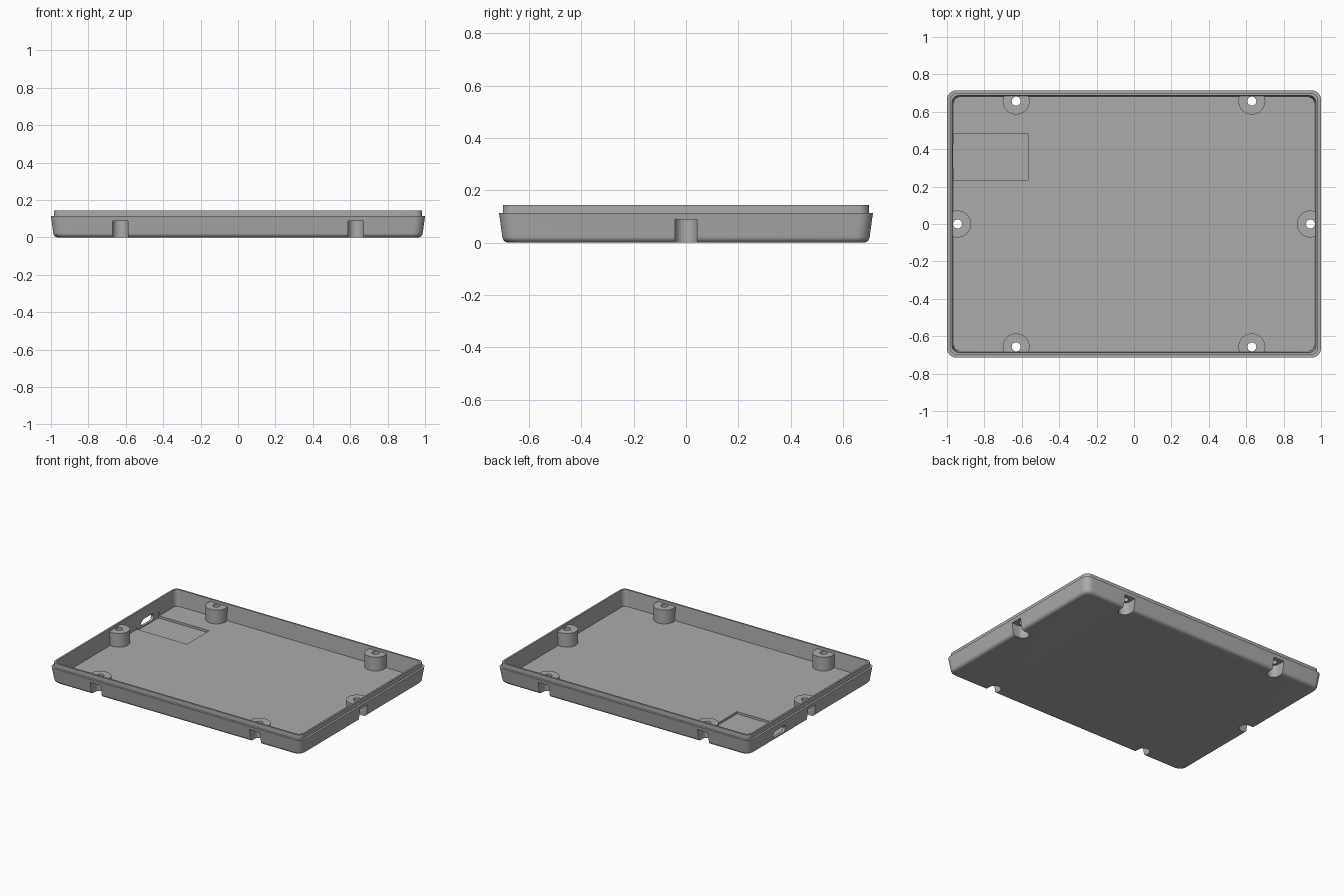
import bpy, bmesh, math

if "Cube" in bpy.data.objects:
    bpy.data.objects.remove(bpy.data.objects["Cube"])

HX, HY = 1.0, 0.714          # half sizes of the tray
FLOOR, STEP, TOP = 0.03, 0.113, 0.145

grey = bpy.data.materials.new("plastic grey")
grey.diffuse_color = (0.41, 0.41, 0.41, 1)
grey.use_nodes = True
grey.node_tree.nodes["Principled BSDF"].inputs["Base Color"].default_value = grey.diffuse_color


def rounded_loop(bm, hx, hy, r, z, n=8):
    """Ring of vertices along a rounded rectangle."""
    ring = []
    for k, (sx, sy) in enumerate([(1, 1), (-1, 1), (-1, -1), (1, -1)]):
        for i in range(n + 1):
            a = math.pi / 2 * (k + i / n)
            ring.append(bm.verts.new((sx * (hx - r) + r * math.cos(a),
                                      sy * (hy - r) + r * math.sin(a), z)))
    return ring


def finish(bm, name):
    bmesh.ops.recalc_face_normals(bm, faces=bm.faces)
    me = bpy.data.meshes.new(name)
    bm.to_mesh(me)
    bm.free()
    me.materials.append(grey)
    ob = bpy.data.objects.new(name, me)
    bpy.context.collection.objects.link(ob)
    return ob


def loft(name, sections):
    """Closed solid through rounded sections given as (inset, radius, z)."""
    bm = bmesh.new()
    rings = [rounded_loop(bm, HX - d, HY - d, r, z) for d, r, z in sections]
    for a, b in zip(rings, rings[1:]):
        for i in range(len(a)):
            j = (i + 1) % len(a)
            bm.faces.new((a[i], a[j], b[j], b[i]))
    bm.faces.new(rings[0])
    bm.faces.new(rings[-1])
    return finish(bm, name)


def cylinder(name, x, y, r, z0, z1, n=40):
    bm = bmesh.new()
    bmesh.ops.create_cone(bm, cap_ends=True, segments=n, radius1=r, radius2=r, depth=z1 - z0)
    bmesh.ops.translate(bm, verts=bm.verts, vec=(x, y, (z0 + z1) / 2))
    return finish(bm, name)


def box(name, lo, hi):
    bm = bmesh.new()
    bmesh.ops.create_cube(bm, size=1)
    for v in bm.verts:
        v.co = [l + (c + 0.5) * (h - l) for c, l, h in zip(v.co, lo, hi)]
    return finish(bm, name)


def boolean(target, tool, op, keep=False):
    mod = target.modifiers.new("cut", 'BOOLEAN')
    mod.operation, mod.object, mod.solver = op, tool, 'EXACT'
    bpy.context.view_layer.update()
    dg = bpy.context.evaluated_depsgraph_get()
    me = bpy.data.meshes.new_from_object(target.evaluated_get(dg))
    target.modifiers.clear()
    target.data = me
    if not keep:
        bpy.data.objects.remove(tool)


# Tray shell: rounded bottom edge, drafted sides, stepped lip
bottom = [(0.012 + 0.025 * (1 - math.cos(t)), 0.05, 0.025 * (1 - math.sin(t)))
          for t in (math.pi / 2 * (1 - i / 6) for i in range(7))]
tray = loft("tray", bottom + [(0.0, 0.05, STEP), (0.015, 0.04, STEP), (0.015, 0.04, TOP)])

# Cavity with slightly drafted walls
cavity = loft("cavity_cutter", [(0.036, 0.03, FLOOR), (0.027, 0.035, TOP + 0.01)])
boolean(tray, cavity, 'DIFFERENCE')

# Shallow floor pocket and the rounded port slot through the left wall
boolean(tray, box("pocket_cutter", (-0.97, 0.235, 0.014), (-0.568, 0.485, 0.06)), 'DIFFERENCE')
bm = bmesh.new()
outline = []
for k, cy in enumerate((0.405, 0.315)):
    for i in range(13):
        a = -math.pi / 2 + math.pi * (k + i / 12)
        outline.append(bm.verts.new((-1.1, cy + 0.025 * math.cos(a), 0.047 + 0.025 * math.sin(a))))
face = bm.faces.new(outline)
ext = bmesh.ops.extrude_face_region(bm, geom=[face])
bmesh.ops.translate(bm, verts=[v for v in ext["geom"] if isinstance(v, bmesh.types.BMVert)],
                    vec=(0.16, 0, 0))
boolean(tray, finish(bm, "port_cutter"), 'DIFFERENCE')

# Screw bosses, trimmed inside the walls, with outward-open head notches
spots = [(sx * 0.63, sy * 0.657, 0, sy) for sx in (-1, 1) for sy in (-1, 1)]
spots += [(sx * 0.943, 0, sx, 0) for sx in (-1, 1)]
trim = loft("boss_trim", [(0.022, 0.03, 0.005), (0.022, 0.03, 0.2)])
for x, y, dx, dy in spots:
    boss = cylinder("boss", x, y, 0.072, 0.02, 0.128)
    boolean(boss, trim, 'INTERSECT', keep=True)
    boolean(tray, boss, 'UNION')
bpy.data.objects.remove(trim)
R = 0.042
for x, y, dx, dy in spots:
    boolean(tray, cylinder("notch_cutter", x, y, R, -0.05, 0.088), 'DIFFERENCE')
    ex, ey = x + 0.2 * dx, y + 0.2 * dy
    wx, wy = R * abs(dy), R * abs(dx)
    boolean(tray, box("slot_cutter", (min(x, ex) - wx, min(y, ey) - wy, -0.05),
                      (max(x, ex) + wx, max(y, ey) + wy, 0.088)), 'DIFFERENCE')
    boolean(tray, cylinder("hole_cutter", x, y, 0.024, 0.05, 0.2, 24), 'DIFFERENCE')

# Smooth the rounded parts, keep the edges crisp
bpy.context.view_layer.objects.active = tray
tray.select_set(True)
bpy.ops.object.shade_smooth_by_angle(angle=math.radians(30))
